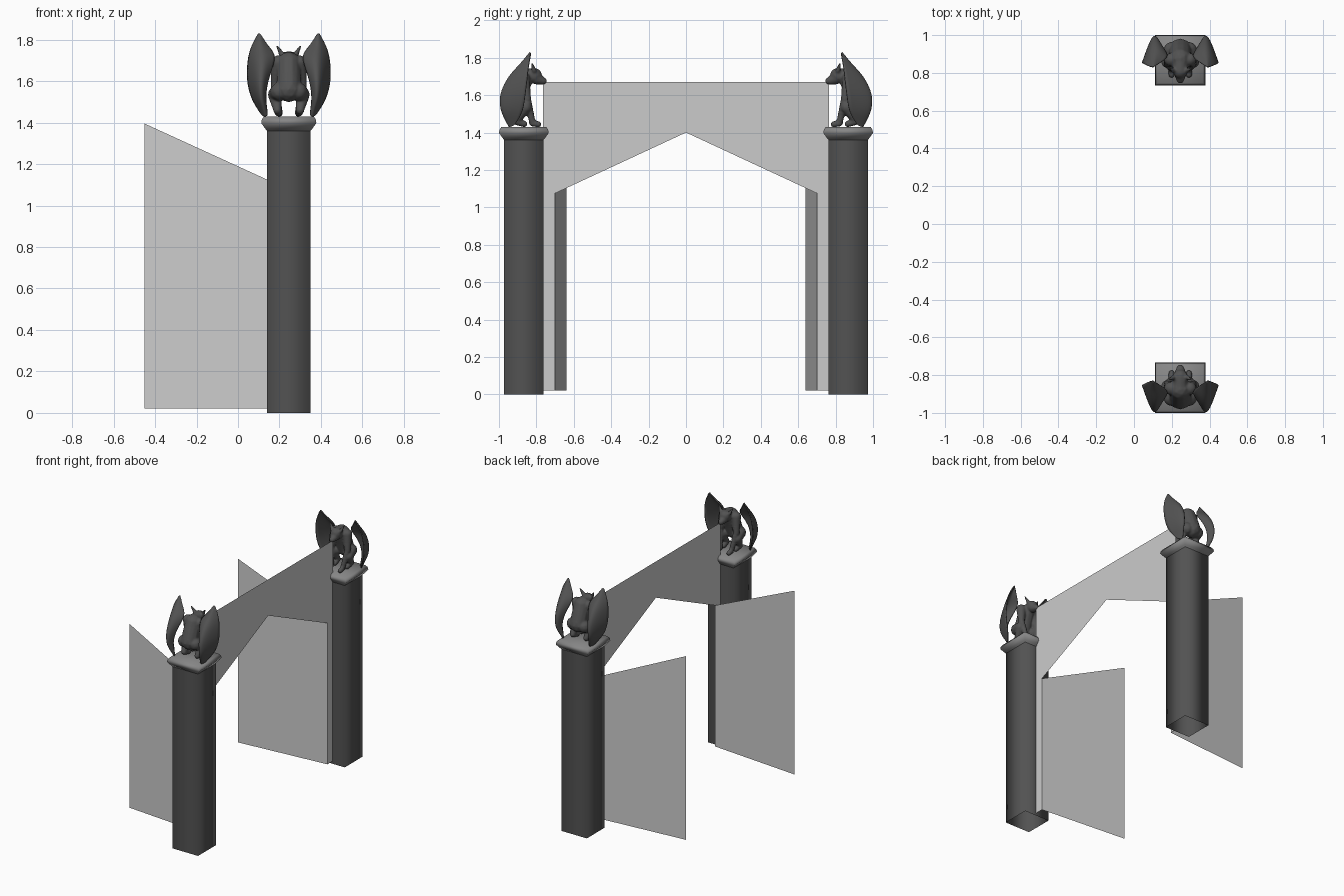
import bpy, bmesh, math
from mathutils import Matrix, Vector

if "Cube" in bpy.data.objects:
    bpy.data.objects.remove(bpy.data.objects["Cube"])

CX = 0.245          # x of the pillars and statues


def material(name, v):
    m = bpy.data.materials.new(name)
    m.diffuse_color = (v, v, v, 1)
    m.use_nodes = True
    m.node_tree.nodes["Principled BSDF"].inputs["Base Color"].default_value = m.diffuse_color
    return m


stone = material("dark stone", 0.085)
cap_stone = material("light stone", 0.24)
gate_grey = material("gate grey", 0.60)


def finish(name, bm, mat, smooth=True):
    bmesh.ops.recalc_face_normals(bm, faces=bm.faces[:])
    me = bpy.data.meshes.new(name)
    bm.to_mesh(me)
    bm.free()
    me.materials.append(mat)
    for p in me.polygons:
        p.use_smooth = smooth
    ob = bpy.data.objects.new(name, me)
    bpy.context.collection.objects.link(ob)
    return ob


def sheet(name, pts, mat):
    bm = bmesh.new()
    bm.faces.new([bm.verts.new(p) for p in pts])
    return finish(name, bm, mat, False)


def square_loft(name, rings, mat, top=False):
    """Square rings (z, half width) joined into a shaft."""
    bm = bmesh.new()
    loops = [[bm.verts.new((sx * h, 0.133 + sy * h, z))
              for sx, sy in ((-1, -1), (1, -1), (1, 1), (-1, 1))] for z, h in rings]
    for a, b in zip(loops, loops[1:]):
        for i in range(4):
            j = (i + 1) % 4
            bm.faces.new((a[i], a[j], b[j], b[i]))
    if top:
        bm.faces.new(loops[-1])
    return finish(name, bm, mat)


def limb(bm, *pts, steps=7):
    """Chain of overlapping balls along (x, y, z, radius) points."""
    for a, b in zip(pts, pts[1:]):
        for i in range(steps + 1):
            q = Vector(a).lerp(Vector(b), i / steps)
            bmesh.ops.create_icosphere(bm, subdivisions=2, radius=q[3],
                                       matrix=Matrix.Translation(q.to_3d()))


# Local frame of a post: y = 0 is the outer side, +y looks towards the gateway
pillar = square_loft("pillar", [(0, 0.105), (1.365, 0.105)], stone)
cap = square_loft("pillar_cap", [(1.36, 0.105), (1.37, 0.113), (1.398, 0.133),
                                 (1.415, 0.13), (1.43, 0.12)], cap_stone, True)

# Crouching statue body, fused by a remesh
bm = bmesh.new()
limb(bm, (0, 0.08, 1.56, 0.062), (0, 0.10, 1.62, 0.06), (0, 0.125, 1.685, 0.058))
limb(bm, (0, 0.14, 1.70, 0.042), (0, 0.19, 1.705, 0.041))
limb(bm, (0, 0.20, 1.69, 0.034), (0, 0.237, 1.675, 0.020))
for s in (-1, 1):
    limb(bm, (s * .035, .188, 1.73, .014), (s * .056, .178, 1.768, .006))
    limb(bm, (s * .05, .13, 1.69, .036), (s * .066, .15, 1.58, .023),
         (s * .046, .18, 1.45, .018), (s * .046, .21, 1.444, .017))
    limb(bm, (s * .045, .08, 1.55, .045), (s * .066, .14, 1.535, .036),
         (s * .055, .09, 1.46, .02), (s * .05, .135, 1.446, .018))
body = finish("statue_body", bm, stone)
rm = body.modifiers.new("fuse", 'REMESH')
rm.mode = 'VOXEL'
rm.voxel_size = 0.006
rm.use_smooth_shade = True
sm = body.modifiers.new("soften", 'SMOOTH')
sm.iterations = 4

# Folded wings: per height the outer, back and inner edge points
sections = [
    (1.828, (.146, .172), (.143, .166), (.139, .168)),
    (1.770, (.177, .160), (.140, .105), (.105, .145)),
    (1.730, (.190, .155), (.140, .055), (.065, .120)),
    (1.680, (.198, .150), (.140, .005), (.075, .090)),
    (1.600, (.200, .140), (.140, -.035), (.105, .050)),
    (1.520, (.180, .130), (.140, -.022), (.115, .045)),
    (1.470, (.150, .105), (.125, .020), (.108, .050)),
    (1.432, (.125, .078), (.115, .050), (.103, .060)),
]
bm = bmesh.new()
rows = [[bm.verts.new((x, y, z)) for x, y in p] for z, *p in sections]
for a, b in zip(rows, rows[1:]):
    for i in range(2):
        bm.faces.new((a[i], a[i + 1], b[i + 1], b[i]))
wings = finish("statue_wings", bm, stone)
wings.modifiers.new("pair", 'MIRROR')
sub = wings.modifiers.new("curve", 'SUBSURF')
sub.levels = sub.render_levels = 3
sol = wings.modifiers.new("thickness", 'SOLIDIFY')
sol.thickness = 0.008
sol.offset = 0

# Place the front post and copy it, turned round, to the back
for ob in (pillar, cap, body, wings):
    ob.location = (CX, -1, 0)
    other = ob.copy()
    bpy.context.collection.objects.link(other)
    other.location = (CX, 1, 0)
    other.rotation_euler = (0, 0, math.pi)
    other.name = "back_" + ob.name
    ob.name = "front_" + ob.name

# Gateway panel with a gabled opening
half = [(0.70, 1.075), (0.70, 0.02), (0.765, 0.02), (0.765, 1.67)]
outline = [(0, 1.40)] + half + [(-y, z) for y, z in reversed(half)]
sheet("gateway_panel", [(0.25, y, z) for y, z in outline], gate_grey)

# Open gate leaves
for s, side in ((-1, "front"), (1, "back")):
    sheet(side + "_gate_leaf", [(0.25, s * .70, .02), (-.45, s * .64, .02),
                                (-.45, s * .64, 1.395), (0.25, s * .70, 1.075)], gate_grey)
